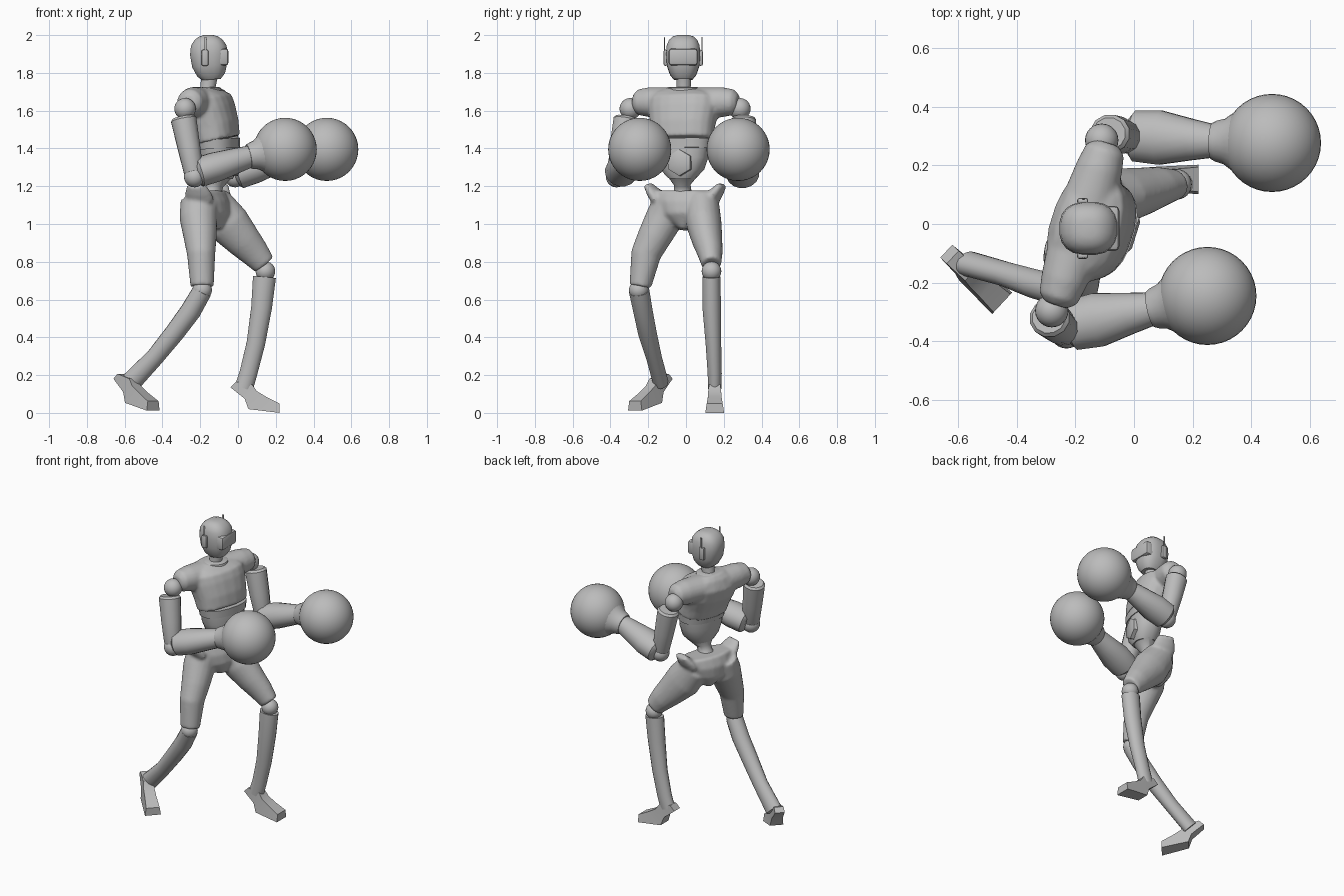
import bpy, bmesh, math
from mathutils import Vector, Matrix

if "Cube" in bpy.data.objects:
    bpy.data.objects.remove(bpy.data.objects["Cube"])

grey = bpy.data.materials.new("plain_grey")
grey.use_nodes = True
grey.diffuse_color = (0.5, 0.5, 0.5, 1)
grey.node_tree.nodes["Principled BSDF"].inputs["Base Color"].default_value = grey.diffuse_color

YAW = math.radians(-17.5)                      # torso twist
FACE = Vector((math.cos(YAW), math.sin(YAW), 0))
LEFT = Vector((-FACE.y, FACE.x, 0))
AHEAD, UP = Vector((1, 0, 0)), Vector((0, 0, 1))


def finish(name, bm, angle=40):
    bmesh.ops.recalc_face_normals(bm, faces=bm.faces)
    mesh = bpy.data.meshes.new(name)
    bm.to_mesh(mesh)
    bm.free()
    mesh.materials.append(grey)
    ob = bpy.data.objects.new(name, mesh)
    bpy.context.collection.objects.link(ob)
    bpy.ops.object.select_all(action='DESELECT')
    ob.select_set(True)
    bpy.context.view_layer.objects.active = ob
    bpy.ops.object.shade_smooth_by_angle(angle=math.radians(angle))
    return ob


def loft(name, rings, ref=AHEAD, sides=20, power=1.0):
    """Tube through rings of (x, y, z, side radius, ref radius)."""
    bm = bmesh.new()
    centres = [Vector(r[:3]) for r in rings]
    loops = []
    for i, r in enumerate(rings):
        t = centres[min(i + 1, len(rings) - 1)] - centres[max(i - 1, 0)]
        u = t.cross(ref).normalized()
        v = u.cross(t).normalized()
        loop = []
        for k in range(sides):
            a = math.tau * (k + 0.5) / sides
            c, s = math.cos(a), math.sin(a)
            c = math.copysign(abs(c) ** power, c)
            s = math.copysign(abs(s) ** power, s)
            loop.append(bm.verts.new(centres[i] + u * c * r[3] + v * s * r[4]))
        loops.append(loop)
    for a, b in zip(loops, loops[1:]):
        for k in range(sides):
            n = (k + 1) % sides
            bm.faces.new((a[k], a[n], b[n], b[k]))
    bm.faces.new(loops[0])
    bm.faces.new(loops[-1])
    return finish(name, bm)


def ball(name, centre, radius, seg=24):
    bm = bmesh.new()
    bmesh.ops.create_uvsphere(bm, u_segments=seg, v_segments=seg // 2, radius=radius,
                              matrix=Matrix.Translation(centre))
    return finish(name, bm)


def block(name, centre, size, bevel):
    bm = bmesh.new()
    bmesh.ops.create_cube(bm, size=1, matrix=Matrix.Translation(centre) @ Matrix.Diagonal((*size, 1)))
    bmesh.ops.bevel(bm, geom=bm.edges[:], offset=bevel, segments=2, profile=0.5, affect='EDGES')
    return finish(name, bm, 30)


def fuse(name, parts, voxel=0.01, smooth=5):
    """Melt overlapping parts into one skin."""
    bpy.ops.object.select_all(action='DESELECT')
    for p in parts:
        p.select_set(True)
    bpy.context.view_layer.objects.active = parts[0]
    bpy.ops.object.join()
    parts[0].name = name
    m = parts[0].modifiers.new("melt", 'REMESH')
    m.mode, m.voxel_size, m.use_smooth_shade = 'VOXEL', voxel, True
    parts[0].modifiers.new("soften", 'SMOOTH').iterations = smooth


# Head with visor, ear pods and antennae
hy = -0.015
loft("head", [(-.14, hy, 1.765, .05, .05), (-.142, hy, 1.79, .07, .075), (-.15, hy, 1.84, .087, .094),
              (-.154, hy, 1.9, .091, .101), (-.155, hy, 1.945, .088, .095), (-.155, hy, 1.975, .075, .075),
              (-.155, hy, 1.993, .055, .05), (-.155, hy, 2.0, .03, .025)], power=0.8)
block("visor", (-.09, hy, 1.884), (.08, .154, .09), .016)
for side, s in (("left", 1), ("right", -1)):
    block(side + "_ear_pod", (-.175, hy + s * .093, 1.88), (.038, .022, .085), .009)
    block(side + "_antenna", (-.172, hy + s * .1, 1.945), (.01, .005, .09), .002)
loft("neck", [(-.165, -.012, 1.66, .05, .05), (-.16, -.012, 1.72, .037, .04), (-.15, -.012, 1.79, .042, .045)])

# Chest, shoulder yoke and collar
chest = loft("chest", [(-.105, -.02, 1.445, .168, .106), (-.122, -.018, 1.52, .175, .118),
                       (-.15, -.012, 1.6, .19, .127), (-.168, -.01, 1.66, .19, .122),
                       (-.172, -.01, 1.7, .16, .092), (-.17, -.01, 1.722, .09, .065)], ref=FACE, power=0.85)
mid = Vector((-.178, 0, 1.645))
yoke = loft("yoke", [(*(mid + LEFT * d), w, h) for d, w, h in
                     ((-.29, .04, .04), (-.265, .068, .068), (-.2, .08, .08), (0, .1, .08),
                      (.2, .08, .08), (.265, .068, .068), (.29, .04, .04))], ref=UP)
fuse("chest", [chest, yoke], smooth=4)
loft("collar", [(-.165, -.01, 1.70, .088, .08), (-.165, -.01, 1.72, .082, .075),
                (-.165, -.01, 1.725, .072, .065)], ref=FACE)

# Abdomen plates, buckle and waist
loft("rib_band", [(-.1, -.02, 1.4, .155, .1), (-.103, -.02, 1.45, .162, .104)], ref=FACE, power=0.85)
loft("abdomen", [(-.1, -.02, 1.245, .075, .07), (-.096, -.02, 1.29, .118, .088), (-.098, -.02, 1.35, .14, .095),
                 (-.1, -.02, 1.405, .148, .095)], ref=FACE, power=0.85)
buckle = Vector((-.1, -.005, 1.325))
loft("buckle", [(*(buckle + FACE * d), r, r) for d, r in ((.05, .075), (.104, .07), (.112, .054))], ref=UP, sides=6)
loft("waist", [(-.14, -.015, 1.13, .07, .07), (-.13, -.018, 1.18, .045, .045), (-.12, -.02, 1.21, .045, .045),
               (-.105, -.02, 1.26, .085, .07)], ref=FACE)

# Hips and thighs melted together
hips = [loft("hips", [(-.145, .005, .97, .035, .06), (-.155, 0, 1.05, .14, .11), (-.16, 0, 1.12, .178, .107),
                      (-.16, 0, 1.178, .185, .08)], ref=FACE)]
for s in (1, -1):
    base = Vector((-.16, -.005, 1.13)) + LEFT * s * .145
    hips.append(loft("crest", [(*(base + UP * h + LEFT * s * d), r, w) for h, d, r, w in
                               ((0, 0, .04, .08), (.04, .033, .032, .07), (.078, .062, .02, .05))], ref=FACE))
hips.append(loft("thigh", [(-.205, -.085, 1.12, .09, .1), (-.21, -.115, 1.03, .1, .1), (-.2, -.168, .93, .09, .088),
                           (-.195, -.212, .84, .08, .075), (-.19, -.242, .67, .058, .062)]))
hips.append(loft("thigh", [(-.13, .085, 1.11, .09, .1), (-.05, .095, 1.0, .094, .115), (.03, .113, .91, .08, .095),
                           (.085, .127, .85, .068, .08), (.14, .135, .785, .052, .062)]))
fuse("hips_and_thighs", hips)

# Shins, knees and feet
SHINS = {
    "right": [(-.19, -.248, .645, .055, .052), (-.25, -.228, .54, .052, .055), (-.335, -.205, .425, .05, .052),
              (-.44, -.17, .295, .042, .048), (-.565, -.135, .165, .042, .055)],
    "left": [(.14, .135, .72, .048, .062), (.125, .136, .56, .05, .056), (.095, .145, .37, .042, .05),
             (.055, .152, .21, .038, .048), (.03, .152, .13, .036, .05)]}
KNEES = {"right": (-.19, -.25, .65), "left": (.145, .135, .75)}
FEET = {"right": (-.61, -.12, .012, -43, .13), "left": (0, .152, 0, 0, 0)}
SOLE = ((-.04, .135, .03), (.035, .075, .035), (.055, .02, .042), (.22, 0, .05), (.22, .05, .042),
        (.15, .085, .036), (.1, .115, .034), (.075, .15, .03), (-.01, .165, .03))
for side in ("left", "right"):
    loft(side + "_shin", SHINS[side], sides=16)
    ball(side + "_knee", KNEES[side], .052)
    x, y, z, turn, pitch = FEET[side]
    spin = Matrix.Translation((x, y, z)) @ Matrix.Rotation(math.radians(turn), 4, 'Z')
    bm = bmesh.new()
    edges = [[bm.verts.new(spin @ Vector((f, s * w, h + pitch * (.22 - f)))) for f, h, w in SOLE] for s in (-1, 1)]
    bm.faces.new(edges[0])
    bm.faces.new(edges[1])
    for k in range(len(SOLE)):
        n = (k + 1) % len(SOLE)
        bm.faces.new((edges[0][k], edges[0][n], edges[1][n], edges[1][k]))
    bmesh.ops.triangulate(bm, faces=[f for f in bm.faces if len(f.verts) > 4])
    finish(side + "_foot", bm, 30)

# Arms: shoulder ball, upper arm, elbow, forearm, cuff and round glove
ARMS = {
    "right": ((-.28, -.295, 1.61), (-.29, -.318, 1.565), (-.23, -.368, 1.25), (-.215, -.345, 1.272),
              (.07, -.287, 1.36), (.25, -.245, 1.395)),
    "left": ((-.11, .285, 1.61), (-.085, .308, 1.565), (-.015, .295, 1.25), (-.005, .3, 1.262), (.28, .282, 1.36),
             (.47, .276, 1.395))}
for side, points in ARMS.items():
    shoulder, top, elbow, fore, wrist, glove = map(Vector, points)

    def along(a, b, rows):
        return [(*a.lerp(b, t), w, h) for t, w, h in rows]

    ball(side + "_shoulder", shoulder, .057)
    loft(side + "_upper_arm", along(top, elbow, ((0, .055, .058), (.04, .066, .07), (.5, .064, .062),
                                                (.9, .052, .054), (1.0, .045, .045))), sides=12)
    ball(side + "_elbow", elbow, .056)
    loft(side + "_forearm", along(fore, wrist, ((-.03, .065, .06), (.03, .088, .08), (.33, .094, .08),
                                               (.7, .072, .068), (1.0, .056, .058))), ref=UP, sides=16)
    loft(side + "_cuff", along(wrist, glove, ((-.08, .062, .064), (0, .07, .07), (.15, .078, .078),
                                             (.35, .105, .105), (.5, .13, .13))), ref=UP, sides=24)
    ball(side + "_glove", glove, .167, 40)
